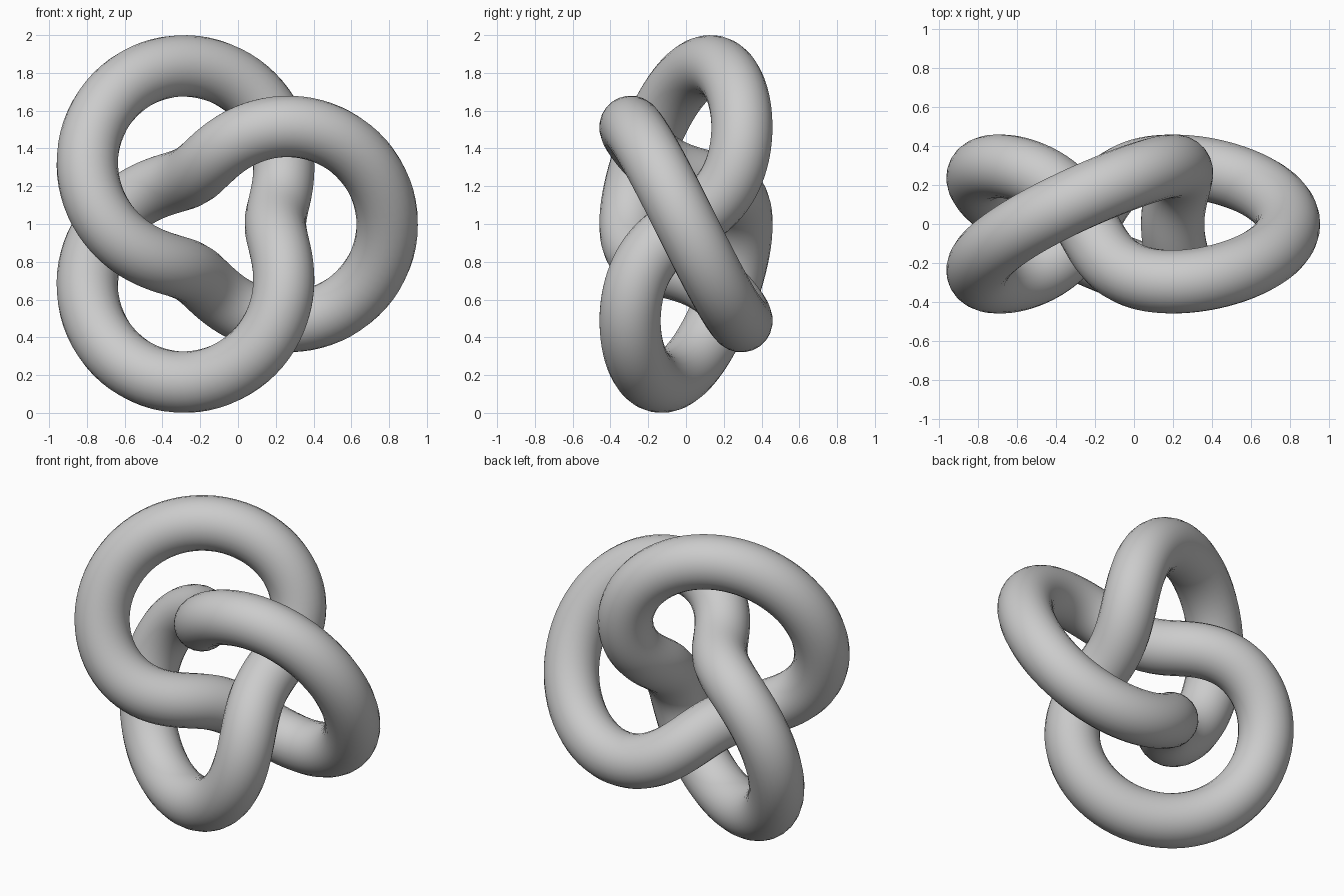
import bpy
import math

if "Cube" in bpy.data.objects:
    bpy.data.objects.remove(bpy.data.objects["Cube"])

# Trefoil proportions
RING = 0.592       # main ring radius
SWING = 0.296      # in/out and front/back swing of the strand
TUBE = 0.163       # tube radius
CENTRE_X = -0.098
STEPS = 240

# Material
grey = bpy.data.materials.new("plain grey")
grey.diffuse_color = (0.6, 0.6, 0.6, 1.0)
grey.use_nodes = True
grey.node_tree.nodes["Principled BSDF"].inputs["Base Color"].default_value = grey.diffuse_color

# Closed centre line winding twice around while swinging three times
curve = bpy.data.curves.new("knot_tube", "CURVE")
curve.dimensions = "3D"
curve.bevel_depth = TUBE
curve.bevel_resolution = 10
spline = curve.splines.new("POLY")
spline.points.add(STEPS - 1)
for i, point in enumerate(spline.points):
    t = math.tau * i / STEPS
    r = RING + SWING * math.cos(3 * t)
    point.co = (CENTRE_X + r * math.cos(2 * t),
                -SWING * math.sin(3 * t),
                1.0 + r * math.sin(2 * t), 1.0)
spline.use_cyclic_u = True
spline.use_smooth = True
curve.materials.append(grey)

# Tube as a mesh, smooth shaded
knot = bpy.data.objects.new("knot_tube", curve)
bpy.context.collection.objects.link(knot)
bpy.context.view_layer.objects.active = knot
knot.select_set(True)
bpy.ops.object.convert(target="MESH")
bpy.ops.object.shade_smooth()
